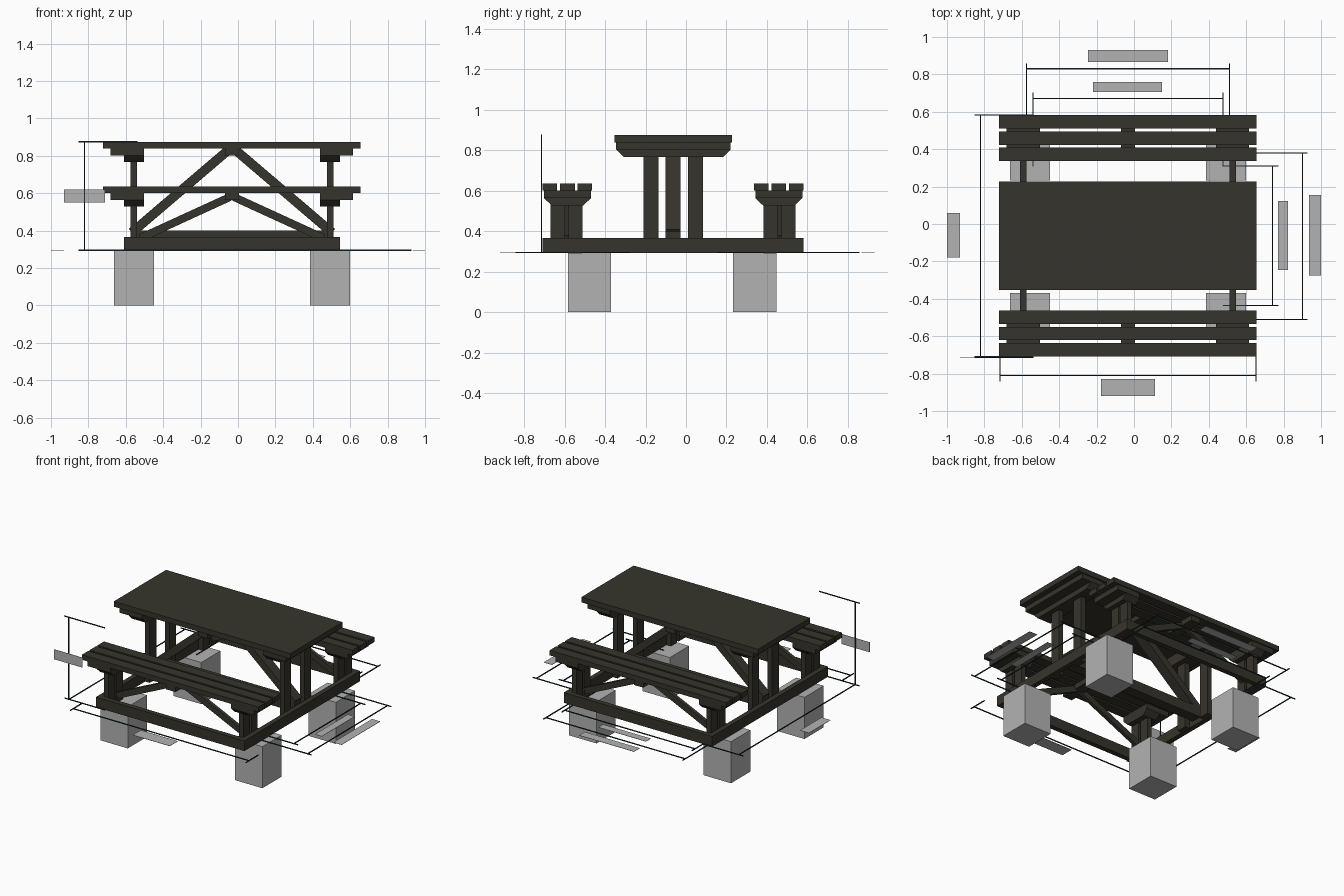
import bpy, bmesh
from mathutils import Vector

cube = bpy.data.objects.get("Cube")
if cube:
    bpy.data.objects.remove(cube, do_unlink=True)

CX, CY = -0.0325, -0.0635      # centre of the table
GROUND, RUNNER_TOP = 0.295, 0.367


def material(name, color):
    m = bpy.data.materials.new(name)
    m.use_nodes = True
    m.diffuse_color = color
    m.node_tree.nodes["Principled BSDF"].inputs["Base Color"].default_value = color
    return m


WOOD = material("dark stained wood", (0.037, 0.034, 0.025, 1))
GREY = material("concrete grey", (0.45, 0.45, 0.45, 1))
TEAL = material("dark teal line", (0.01, 0.03, 0.036, 1))


def prism(name, points, axis, lo, hi, mat=WOOD):
    """Extrude a 2D outline along an axis from lo to hi."""
    def place(p, d):
        return (d, *p) if axis == "x" else (p[0], d, p[1])
    bm = bmesh.new()
    face = bm.faces.new([bm.verts.new(place(p, lo)) for p in points])
    new = bmesh.ops.extrude_face_region(bm, geom=[face])["geom"]
    move = Vector(place((0, 0), hi - lo))
    bmesh.ops.translate(bm, vec=move, verts=[v for v in new if isinstance(v, bmesh.types.BMVert)])
    bmesh.ops.recalc_face_normals(bm, faces=bm.faces)
    mesh = bpy.data.meshes.new(name)
    bm.to_mesh(mesh)
    bm.free()
    mesh.materials.append(mat)
    obj = bpy.data.objects.new(name, mesh)
    bpy.context.collection.objects.link(obj)
    return obj


def box(name, x, y, z, mat=WOOD):
    (y0, y1), (z0, z1) = sorted(y), sorted(z)
    return prism(name, [(y0, z0), (y1, z0), (y1, z1), (y0, z1)], "x", min(x), max(x), mat)


def span(center, side, a, b):
    """Interval at offsets a..b from the centre, on the given side."""
    return center + side * a, center + side * b


def brace(name, side, top, foot, width, y):
    """Slanted board in the xz plane, given by its centre line."""
    p = Vector((CX + side * top[0], top[1]))
    q = Vector((CX + side * foot[0], foot[1]))
    d = (q - p).normalized() * (width / 2)
    n = Vector((-d.y, d.x))
    prism(name, [tuple(v) for v in (p + n, q + n, q - n, p - n)], "y", *y)


def bearers(name, y, top, step, bottom, taper):
    """Stepped supports below a top: two ends and one centre batten."""
    y0, y1 = sorted(y)
    for side in (-1, 1):
        box(name + "_upper", span(CX, side, 0.47, 0.648), y, (step, top))
        outline = [(y0, step), (y1, step), (y1 - taper, bottom), (y0 + taper, bottom)]
        prism(name + "_lower", outline, "x", *sorted(span(CX, side, 0.47, 0.578)))
    box(name + "_centre", (CX - 0.037, CX + 0.037), y, (step, top))


# Table top and its supports
box("table_top", span(CX, 1, -0.688, 0.688), (-0.353, 0.228), (0.838, 0.875))
bearers("table_bearer", (-0.345, 0.22), 0.838, 0.803, 0.766, 0.037)

# Ground frame
for side in (-1, 1):
    box("side_runner", span(CX, side, 0.543, 0.578), span(CY, 1, -0.645, 0.645), (GROUND, RUNNER_TOP))
    box("long_runner", span(CX, 1, -0.543, 0.543), span(CY, side, 0.61, 0.645), (GROUND, RUNNER_TOP))
box("middle_rail", span(CX, 1, -0.543, 0.543), (-0.102, -0.028), (0.33, 0.40))

for side in (-1, 1):
    # Table legs and braces
    for s in (-1, 1):
        box("table_leg", span(CX, side, 0.508, 0.543), span(CY, s, 0.073, 0.147), (GROUND, 0.80))
    brace("table_brace", side, (0.02, 0.83), (0.535, 0.39), 0.05, (-0.102, -0.028))

# Benches, front and back
for s in (-1, 1):
    for inner in (0.40, 0.486, 0.573):
        box("bench_slat", span(CX, 1, -0.688, 0.688), span(CY, s, inner, inner + 0.072), (0.60, 0.635))
    bearers("bench_bearer", span(CY, s, 0.406, 0.638), 0.60, 0.563, 0.528, 0.037)
    for side in (-1, 1):
        for a in (0.447, 0.535):
            box("bench_leg", span(CX, side, 0.508, 0.543), span(CY, s, a, a + 0.07), (GROUND, 0.56))
        brace("bench_brace", side, (0.01, 0.58), (0.49, 0.36), 0.042, sorted(span(CY, s, 0.515, 0.54)))

# Concrete footings
for x in (-0.557, 0.492):
    for y in (-0.477, 0.34):
        box("footing", (x - 0.107, x + 0.107), (y - 0.107, y + 0.107), (0, GROUND - 0.002), GREY)


def line(a, b, r=0.003):
    """Thin measuring line between two axis-aligned points."""
    box("measuring_line", *[(min(p, q) - r, max(p, q) + r) for p, q in zip(a, b)], TEAL)


def measure_x(y, x0, x1, tick_from, tick_to):
    line((x0, y, GROUND), (x1, y, GROUND))
    for x in (x0, x1):
        line((x, tick_from, GROUND), (x, tick_to, GROUND))


def measure_y(x, y0, y1, tick_from, tick_to):
    line((x, y0, GROUND), (x, y1, GROUND))
    for y in (y0, y1):
        line((tick_from, y, GROUND), (tick_to, y, GROUND))


# Measuring lines around the table
measure_x(0.83, -0.575, 0.51, 0.58, 0.855)
measure_x(0.67, -0.54, 0.475, 0.31, 0.70)
measure_x(-0.81, -0.717, 0.653, -0.71, -0.84)
measure_y(-0.82, -0.71, 0.583, -0.85, -0.54)
measure_y(0.74, -0.435, 0.31, 0.48, 0.77)
measure_y(0.90, -0.51, 0.38, 0.55, 0.925)
line((-0.82, -0.714, GROUND), (-0.82, -0.714, 0.875))
line((-0.85, -0.714, 0.875), (-0.54, -0.714, 0.875))

# Blank label plates
for x, y in [((-0.246, 0.182), (0.866, 0.93)), ((-0.22, 0.15), (0.706, 0.76)),
             ((-1.0, -0.93), (-0.18, 0.06)), ((-0.176, 0.112), (-0.92, -0.83)),
             ((0.77, 0.824), (-0.245, 0.123)), ((0.936, 1.0), (-0.275, 0.155))]:
    box("label_plate", x, y, (GROUND - 0.001, GROUND + 0.001), GREY)
box("height_label_plate", (-0.93, -0.71), (-0.717, -0.715), (0.55, 0.62), GREY)
